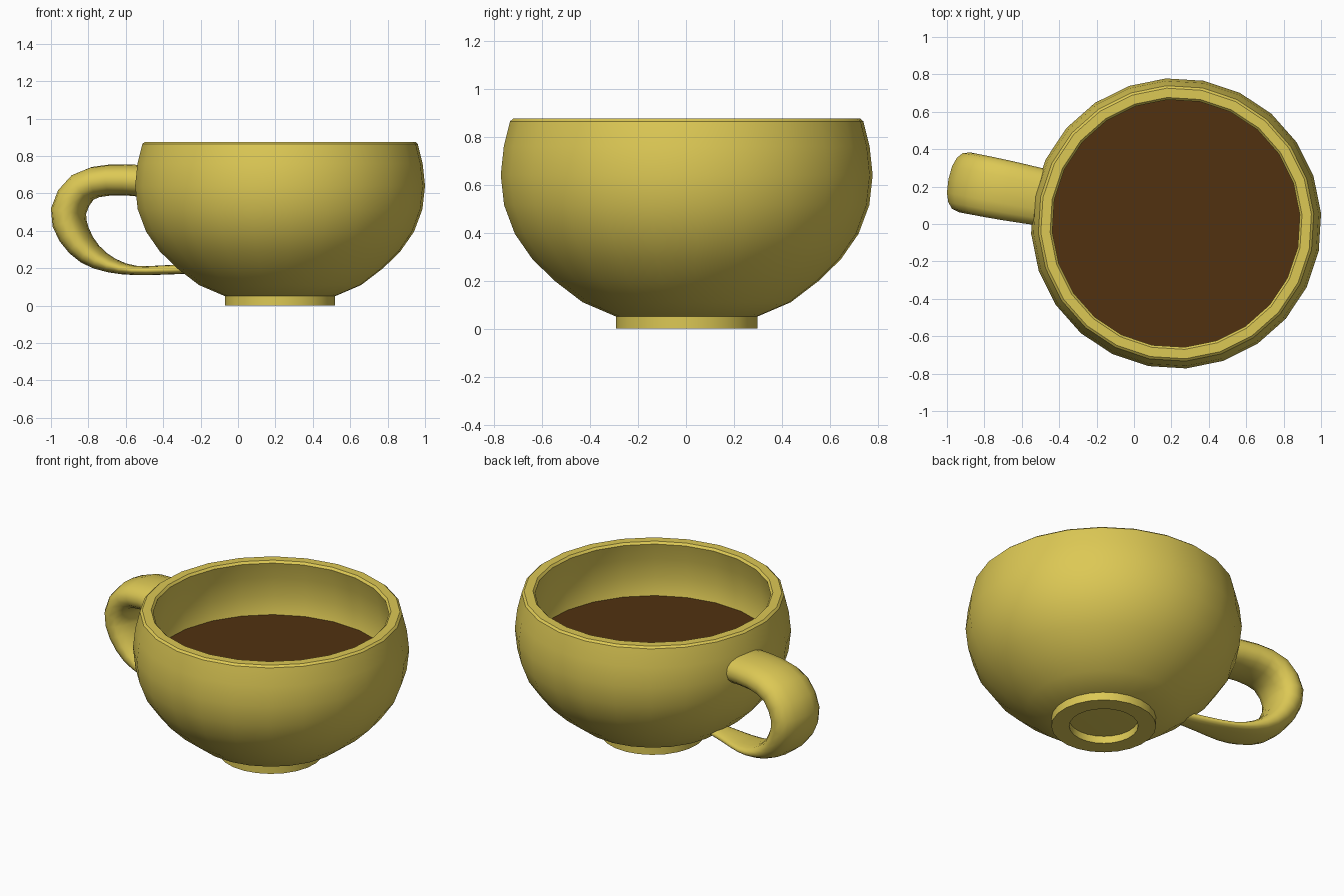
import bpy, bmesh, math
from mathutils import Vector

if "Cube" in bpy.data.objects:
    bpy.data.objects.remove(bpy.data.objects["Cube"])

SIDES = 24
TURN = math.radians(-11)           # whole cup is turned so the handle swings back
CENTRE = Vector((0.225, 0.003, 0))


def material(name, rgb):
    m = bpy.data.materials.new(name)
    m.diffuse_color = (*rgb, 1)
    m.use_nodes = True
    m.node_tree.nodes["Principled BSDF"].inputs["Base Color"].default_value = m.diffuse_color
    return m


glaze = material("yellow glaze", (0.72, 0.58, 0.09))
brown = material("coffee brown", (0.082, 0.031, 0.005))


def finish(bm, name, mat, angle=35):
    bmesh.ops.recalc_face_normals(bm, faces=bm.faces[:])
    me = bpy.data.meshes.new(name)
    bm.to_mesh(me)
    bm.free()
    me.materials.append(mat)
    ob = bpy.data.objects.new(name, me)
    bpy.context.collection.objects.link(ob)
    ob.location = CENTRE
    ob.rotation_euler.z = TURN
    bpy.ops.object.select_all(action='DESELECT')
    ob.select_set(True)
    bpy.context.view_layer.objects.active = ob
    bpy.ops.object.shade_smooth_by_angle(angle=math.radians(angle))
    return ob


def skin(bm, rings, closed=False):
    """Bridge consecutive vertex rings with quads."""
    loops = [[bm.verts.new(p) for p in r] for r in rings]
    pairs = list(zip(loops, loops[1:])) + ([(loops[-1], loops[0])] if closed else [])
    for a, b in pairs:
        n = len(a)
        for i in range(n):
            j = (i + 1) % n
            bm.faces.new((a[i], a[j], b[j], b[i]))
    return loops


def circle(r, z):
    return [(r * math.cos(2 * math.pi * i / SIDES), r * math.sin(2 * math.pi * i / SIDES), z)
            for i in range(SIDES)]


# Bowl: outer curve, rounded rim, inner curve
outer = [(0.19, 0.045), (0.295, 0.05), (0.435, 0.11), (0.553, 0.2), (0.645, 0.29), (0.718, 0.395),
         (0.763, 0.515), (0.777, 0.64), (0.764, 0.76), (0.738, 0.864), (0.725, 0.875)]
inner = [(0.675, 0.875), (0.663, 0.862), (0.69, 0.76), (0.703, 0.64), (0.69, 0.53), (0.648, 0.425),
         (0.58, 0.33), (0.495, 0.25), (0.39, 0.175), (0.27, 0.125)]
bm = bmesh.new()
loops = skin(bm, [circle(r, z) for r, z in outer + inner])
bm.faces.new(loops[0])
bm.faces.new(loops[-1])
finish(bm, "bowl", glaze)

# Foot ring with an open recess underneath
bm = bmesh.new()
skin(bm, [circle(r, z) for r, z in [(0.295, 0), (0.295, 0.052), (0.194, 0.052), (0.194, 0)]], closed=True)
finish(bm, "foot_ring", glaze)

# Coffee surface
bm = bmesh.new()
bm.faces.new([bm.verts.new(p) for p in circle(0.695, 0.53)])
finish(bm, "coffee", brown)

# Handle: path stations (distance from cup axis, height, thickness, width)
stations = [(0.735, 0.665, .17, .305), (0.92, 0.672, .165, .32), (1.075, 0.632, .17, .325),
            (1.152, 0.505, .178, .325), (1.122, 0.38, .16, .315), (1.035, 0.275, .125, .29),
            (0.92, 0.215, .08, .25), (0.79, 0.188, .05, .21), (0.64, 0.19, .05, .155),
            (0.515, 0.195, .05, .12)]


def spline(pts, steps):
    """Catmull-Rom interpolation through the stations."""
    v = [Vector(p) for p in pts]
    v = [2 * v[0] - v[1]] + v + [2 * v[-1] - v[-2]]
    out = []
    for a, b, c, d in zip(v, v[1:], v[2:], v[3:]):
        for k in range(steps):
            t = k / steps
            out.append(0.5 * (2 * b + (c - a) * t + (2 * a - 5 * b + 4 * c - d) * t * t
                              + (3 * b - a - 3 * c + d) * t ** 3))
    return out + [v[-2]]


def rounded(x):
    return math.copysign(abs(x) ** 0.85, x)


path = spline(stations, 2)
rings = []
for i, (d, z, thick, wide) in enumerate(path):
    p, q = path[max(i - 1, 0)], path[min(i + 1, len(path) - 1)]
    tangent = Vector((q[0] - p[0], q[1] - p[1])).normalized()
    ring = []
    for k in range(16):
        a = 2 * math.pi * k / 16
        across = rounded(math.cos(a)) * thick / 2
        side = rounded(math.sin(a)) * wide / 2
        # the cup's local -x axis points along the handle
        ring.append((-(d - tangent.y * across), side, z + tangent.x * across))
    rings.append(ring)
bm = bmesh.new()
loops = skin(bm, rings)
bm.faces.new(loops[0])
bm.faces.new(loops[-1])
finish(bm, "handle", glaze, 60)
